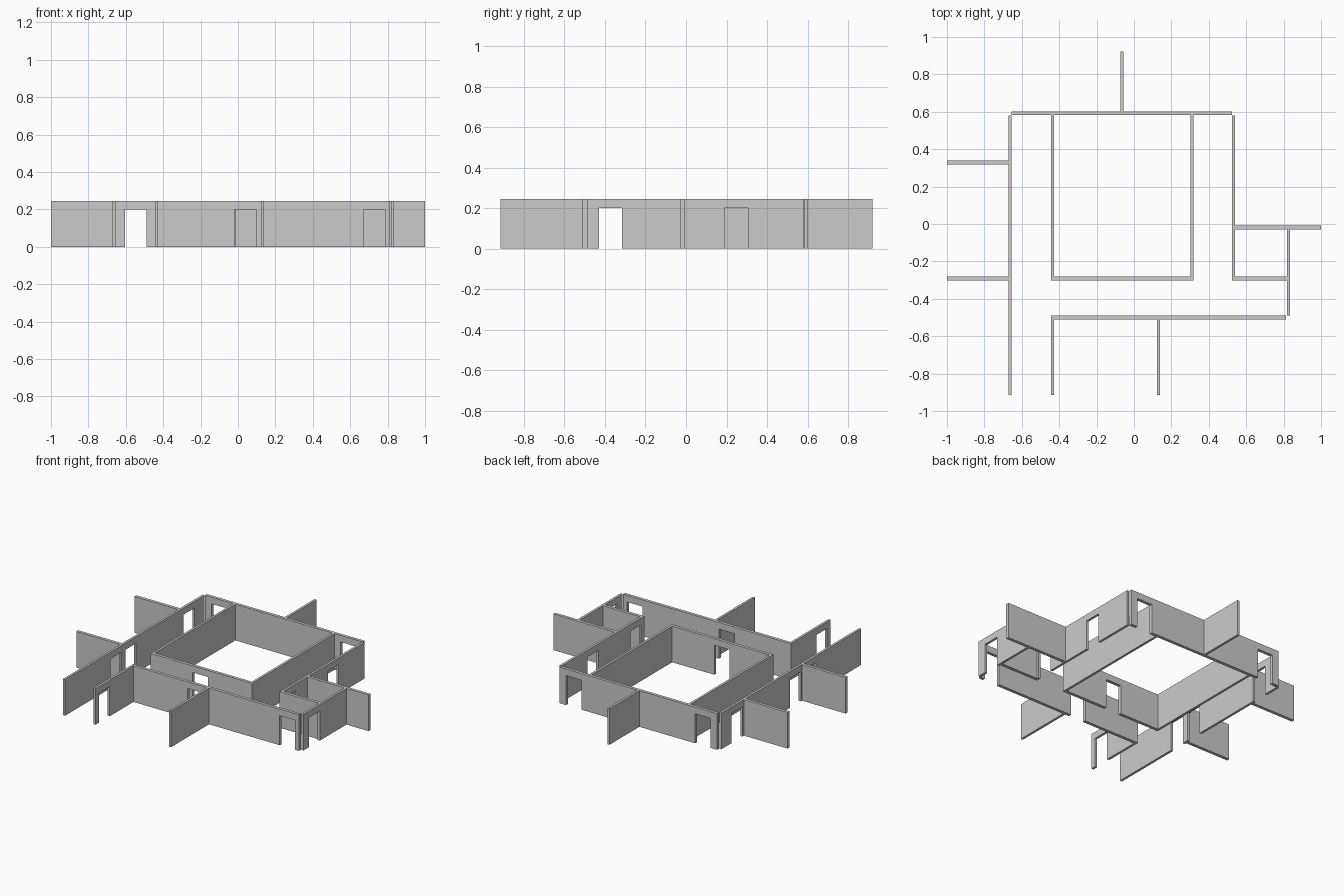
import bpy, bmesh

if "Cube" in bpy.data.objects:
    bpy.data.objects.remove(bpy.data.objects["Cube"])

H, DOOR_H, DOOR_W = 0.245, 0.2, 0.115
TX, TY = 0.016, 0.021   # thickness of walls running along y / along x


def wall(name, axis, pos, a, b, doors=()):
    """Wall from a to b along an axis, centred on pos; doors lists each door's lower edge."""
    prof = [(a, 0)]
    for d in sorted(doors):
        e = d + DOOR_W
        prof += [(d, 0), (d, DOOR_H), (e, DOOR_H), (e, 0)]
    prof += [(b, 0), (b, H), (a, H)]
    t = TY if axis == 'x' else TX
    bm = bmesh.new()
    if axis == 'x':
        pts, shift = [(s, pos - t / 2, z) for s, z in prof], (0, t, 0)
    else:
        pts, shift = [(pos - t / 2, s, z) for s, z in prof], (t, 0, 0)
    face = bm.faces.new([bm.verts.new(p) for p in pts])
    ext = bmesh.ops.extrude_face_region(bm, geom=[face], use_keep_orig=True)
    bmesh.ops.translate(bm, vec=shift,
                        verts=[v for v in ext['geom'] if isinstance(v, bmesh.types.BMVert)])
    bmesh.ops.recalc_face_normals(bm, faces=bm.faces)
    me = bpy.data.meshes.new(name)
    bm.to_mesh(me)
    bm.free()
    bpy.context.collection.objects.link(bpy.data.objects.new(name, me))


# Outer corridor walls
wall("left_corridor_wall", 'y', -0.664, -0.915, 0.58, (-0.43, -0.27, 0.355))
wall("back_corridor_wall", 'x', 0.592, -0.655, 0.525, (-0.605, 0.363))
wall("right_corridor_wall", 'y', 0.533, -0.303, 0.58, (-0.27, 0.19))
wall("front_corridor_wall", 'x', -0.5, -0.443, 0.814, (-0.02, 0.67))

# Inner room
wall("inner_left_wall", 'y', -0.435, -0.303, 0.582)
wall("inner_right_wall", 'y', 0.309, -0.303, 0.582)
wall("inner_front_wall", 'x', -0.292, -0.443, 0.303, (-0.13,))

# Side room on the right
wall("side_room_back_wall", 'x', -0.019, 0.541, 1.0)
wall("side_room_front_wall", 'x', -0.292, 0.541, 0.818)
wall("side_room_right_wall", 'y', 0.826, -0.49, -0.029, (-0.43,))

# Partitions that run outwards
wall("back_partition", 'y', -0.064, 0.602, 0.922)
wall("front_left_partition", 'y', -0.435, -0.915, -0.51, (-0.88,))
wall("front_right_partition", 'y', 0.132, -0.915, -0.51)
for n, y in (("left_back_partition", 0.329), ("left_front_partition", -0.292)):
    wall(n, 'x', y, -1.0, -0.672)
